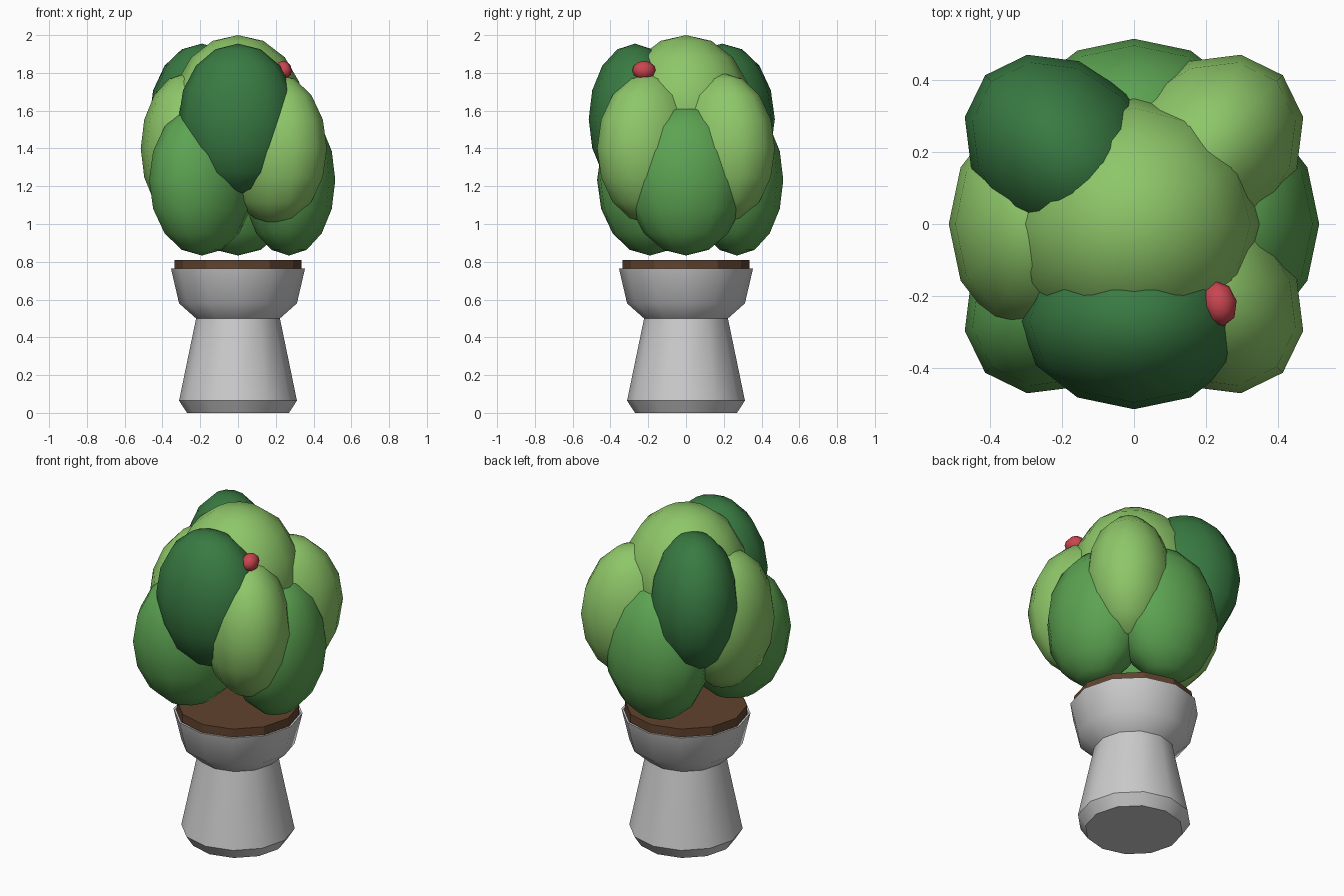
import bpy, bmesh, math
from math import sin, cos, pi, radians
from mathutils import Matrix

if "Cube" in bpy.data.objects:
    bpy.data.objects.remove(bpy.data.objects["Cube"])


def material(name, rgb):
    m = bpy.data.materials.new(name)
    m.diffuse_color = (*rgb, 1)
    m.use_nodes = True
    m.node_tree.nodes["Principled BSDF"].inputs["Base Color"].default_value = m.diffuse_color
    return m


GREEN = material("leaf_mid_green", (0.107, 0.367, 0.084))
LIGHT = material("leaf_light_green", (0.27, 0.57, 0.14))
DARK = material("leaf_dark_green", (0.04, 0.195, 0.055))
RED = material("berry_red", (0.59, 0.06, 0.08))
BROWN = material("soil_brown", (0.12, 0.055, 0.027))


def finish(bm, name, mat=None, smooth=None):
    bmesh.ops.recalc_face_normals(bm, faces=bm.faces)
    me = bpy.data.meshes.new(name)
    bm.to_mesh(me)
    bm.free()
    ob = bpy.data.objects.new(name, me)
    bpy.context.collection.objects.link(ob)
    if mat:
        me.materials.append(mat)
    if smooth is not None:
        bpy.ops.object.select_all(action='DESELECT')
        ob.select_set(True)
        bpy.context.view_layer.objects.active = ob
        bpy.ops.object.shade_smooth_by_angle(angle=radians(smooth))
    return ob


def lathe(name, profile, sides=12, mat=None, smooth=None):
    """Turn a (radius, z) profile around z and cap both ends."""
    bm = bmesh.new()
    rings = [[bm.verts.new((r * cos(2 * pi * i / sides), r * sin(2 * pi * i / sides), z))
              for i in range(sides)] for r, z in profile]
    for a, b in zip(rings, rings[1:]):
        for i in range(sides):
            j = (i + 1) % sides
            bm.faces.new((a[i], a[j], b[j], b[i]))
    bm.faces.new(rings[0][::-1])
    bm.faces.new(rings[-1])
    return finish(bm, name, mat, smooth)


def ball(name, loc, size, turn, mat, segs=12, rings=8):
    bm = bmesh.new()
    bmesh.ops.create_uvsphere(bm, u_segments=segs, v_segments=rings, radius=1)
    bm.transform(Matrix.Translation(loc) @ Matrix.Rotation(turn, 4, 'Z')
                 @ Matrix.Diagonal((*size, 1)))
    return finish(bm, name, mat, 60)


# Pot: tapered foot, waist, flared bowl with a thin lip
lathe("pot", [(0.27, 0), (0.312, 0.065), (0.222, 0.5), (0.312, 0.58), (0.355, 0.765),
              (0.343, 0.765), (0.335, 0.72)], smooth=35)

# Soil disc standing slightly above the rim
lathe("soil", [(0.335, 0.725), (0.335, 0.81)], mat=BROWN)

# Ring of eight leaf clumps, clockwise from the back; colour sets the height
HEIGHT = {GREEN: 1.233, LIGHT: 1.4, DARK: 1.555}
ring = [GREEN, LIGHT, GREEN, LIGHT, DARK, GREEN, LIGHT, DARK]
for i, mat in enumerate(ring):
    t = i * pi / 4
    ball(f"leaf_clump_{i + 1}", (0.27 * sin(t), 0.27 * cos(t), HEIGHT[mat]),
         (0.315, 0.245, 0.4), t, mat)

# Crown clump and berry
ball("leaf_crown", (0, 0, 1.6), (0.35, 0.35, 0.4), 0, LIGHT)
ball("berry", (0.238, -0.222, 1.813), (0.048, 0.063, 0.05), radians(10), RED, 8, 6)
